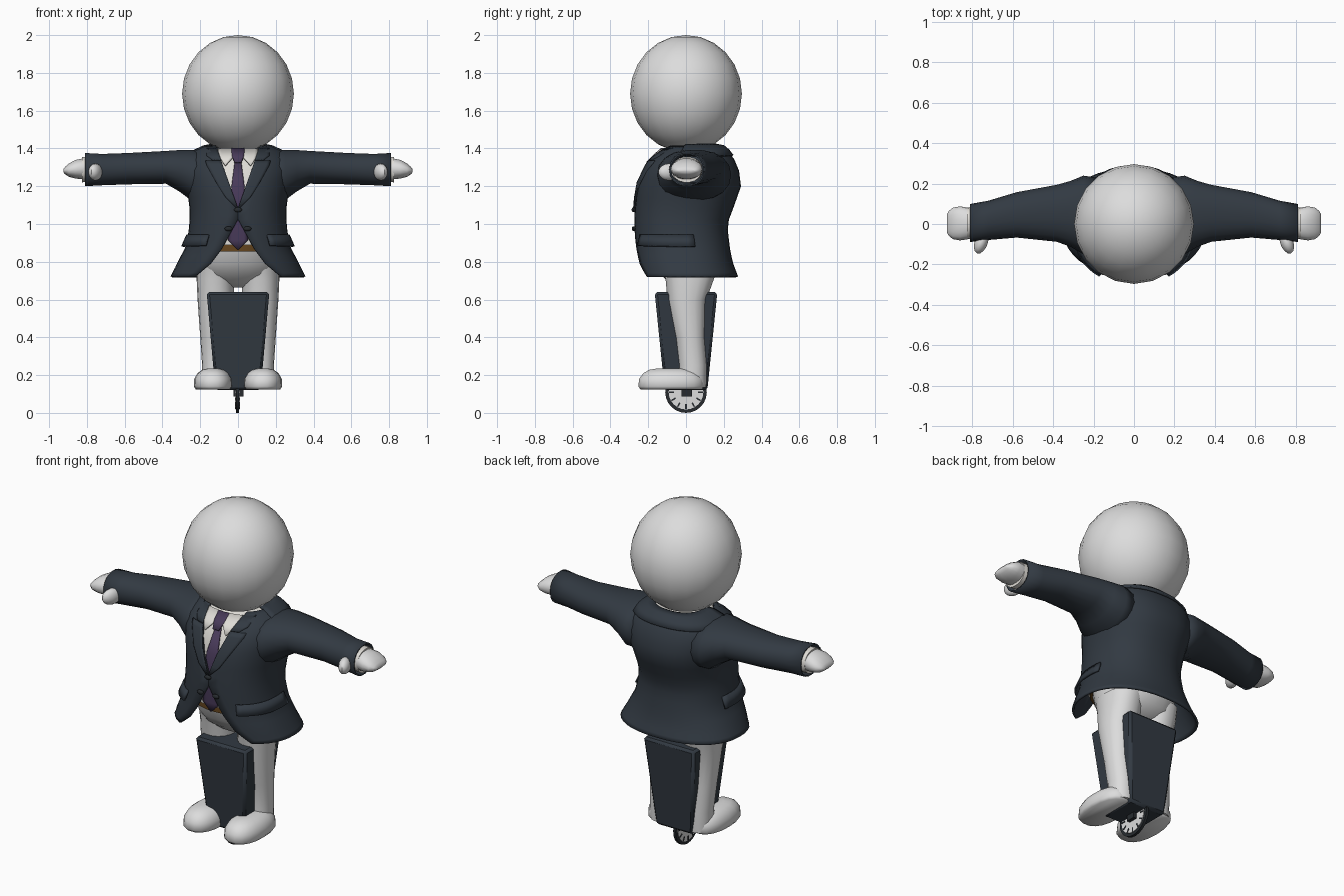
import bpy, bmesh, math
from mathutils import Vector, Matrix

if "Cube" in bpy.data.objects:
    bpy.data.objects.remove(bpy.data.objects["Cube"])


def material(name, r, g, b):
    m = bpy.data.materials.new(name)
    m.diffuse_color = (r, g, b, 1)
    m.use_nodes = True
    m.node_tree.nodes["Principled BSDF"].inputs["Base Color"].default_value = m.diffuse_color
    return m


WHITE = material("pale_grey", 0.72, 0.72, 0.72)
SUIT = material("dark_slate", 0.032, 0.042, 0.055)
SHIRT = material("shirt_white", 0.74, 0.72, 0.68)
TIE = material("tie_purple", 0.065, 0.042, 0.1)
BELT = material("belt_brown", 0.13, 0.06, 0.013)
BLACK = material("dark_trim", 0.02, 0.024, 0.028)


def finish(bm, name, mat, mirror=False, thick=0, bevel=0, angle=40):
    bmesh.ops.recalc_face_normals(bm, faces=bm.faces)
    me = bpy.data.meshes.new(name)
    bm.to_mesh(me)
    bm.free()
    me.materials.append(mat)
    ob = bpy.data.objects.new(name, me)
    bpy.context.collection.objects.link(ob)
    bpy.ops.object.select_all(action='DESELECT')
    ob.select_set(True)
    bpy.context.view_layer.objects.active = ob
    bpy.ops.object.shade_smooth_by_angle(angle=math.radians(angle))
    if thick:
        s = ob.modifiers.new("thickness", 'SOLIDIFY')
        s.thickness, s.offset = thick, 0
    if bevel:
        b = ob.modifiers.new("bevel", 'BEVEL')
        b.width, b.segments = bevel, 1
    if mirror:
        ob.modifiers.new("mirror", 'MIRROR').use_mirror_merge = False
    return ob


def loft(name, rings, mat, closed=True, caps=True, **kw):
    bm = bmesh.new()
    rows = [[bm.verts.new(p) for p in r] for r in rings]
    n = len(rows[0])
    for a, b in zip(rows, rows[1:]):
        for i in range(n if closed else n - 1):
            j = (i + 1) % n
            bm.faces.new((a[i], a[j], b[j], b[i]))
    if closed and caps:
        bm.faces.new(rows[0])
        bm.faces.new(rows[-1])
    return finish(bm, name, mat, **kw)


def oval(c, u, v, n=18, e=0.9):
    def f(t):
        return math.copysign(abs(t) ** e, t)
    return [Vector(c) + Vector(u) * f(math.cos(2 * math.pi * i / n))
            + Vector(v) * f(math.sin(2 * math.pi * i / n)) for i in range(n)]


def oval_z(z, xc, rx, yc, ry, **k):
    return oval((xc, yc, z), (rx, 0, 0), (0, ry, 0), **k)


def oval_x(x, yc, ry, zc, rz, **k):
    return oval((x, yc, zc), (0, ry, 0), (0, 0, rz), **k)


def ball(name, c, r, mat, seg=20, rings=12, rot=0, **kw):
    bm = bmesh.new()
    m = Matrix.Translation(c) @ Matrix.Rotation(rot, 4, 'Z') @ Matrix.Diagonal((*r, 1))
    bmesh.ops.create_uvsphere(bm, u_segments=seg, v_segments=rings, radius=1, matrix=m)
    return finish(bm, name, mat, **kw)


def lerp(table, z):
    for a, b in zip(table, table[1:]):
        if z <= b[0]:
            t = max(0, (z - a[0]) / (b[0] - a[0]))
            return [p + (q - p) * t for p, q in zip(a[1:], b[1:])]
    return list(table[-1][1:])


# Jacket profile: height, half width, front y, back y
TORSO = [(0.72, 0.352, -0.25, 0.27), (0.80, 0.312, -0.26, 0.24), (0.88, 0.27, -0.265, 0.225),
         (1.0, 0.25, -0.268, 0.212), (1.1, 0.25, -0.265, 0.25), (1.2, 0.27, -0.255, 0.285),
         (1.28, 0.28, -0.23, 0.275), (1.34, 0.27, -0.19, 0.25), (1.38, 0.235, -0.145, 0.22),
         (1.41, 0.17, -0.11, 0.19)]
# Half width of the front opening at each height
OPENING = [(0.72, 0.23), (0.74, 0.205), (0.79, 0.145), (0.87, 0.085), (1.025, 0),
           (1.08, 0), (1.41, 0.115)]
E = 0.87


def torso_point(z, a, grow=0):
    rx, yf, yb = lerp(TORSO, z)
    s, c = math.sin(a), math.cos(a)
    return Vector(((rx + grow) * math.copysign(abs(s) ** E, s),
                   (yf + yb) / 2 - ((yb - yf) / 2 + grow) * math.copysign(abs(c) ** E, c), z))


def front_y(x, z):
    rx, yf, yb = lerp(TORSO, z)
    s = min(abs(x) / rx, 0.99)
    return (yf + yb) / 2 - (yb - yf) / 2 * (1 - s ** (2 / E)) ** (E / 2)


def front_plate(name, rows, out, mat, **kw):
    # plate that follows the chest; rows are (height, inner x, outer x)
    rings = []
    for z, a, b in rows:
        xs = [a + (b - a) * i / 5 for i in range(6)]
        rings.append([(x, front_y(x, z) - out, z) for x in xs])
    return loft(name, rings, mat, closed=False, thick=0.009, **kw)


# Head
ball("head", (0, 0, 1.69), (0.296, 0.296, 0.31), WHITE)

# Jacket shell with open front
rings = []
for z in (0.72, 0.74, 0.765, 0.79, 0.83, 0.87, 0.92, 0.97, 1.025, 1.08, 1.14, 1.2,
          1.24, 1.28, 1.31, 1.34, 1.36, 1.38, 1.395, 1.41):
    a0 = math.asin((lerp(OPENING, z)[0] / lerp(TORSO, z)[0]) ** (1 / E))
    rings.append([torso_point(z, a0 + (2 * math.pi - 2 * a0) * i / 32) for i in range(33)])
loft("jacket", rings, SUIT, closed=False, thick=0.012)

# Sleeves
SLEEVE = [(0.18, 0.035, 0.19, 1.255, 0.135), (0.25, 0.045, 0.19, 1.26, 0.13),
          (0.31, 0.05, 0.16, 1.282, 0.107), (0.38, 0.053, 0.137, 1.3, 0.084),
          (0.58, 0.045, 0.108, 1.293, 0.08), (0.72, 0.018, 0.093, 1.288, 0.08),
          (0.81, 0.005, 0.09, 1.288, 0.085)]
loft("sleeve", [oval_x(*r) for r in SLEEVE], SUIT, caps=False, mirror=True, thick=0.008)
loft("shirt_cuff", [oval_x(0.74, 0.01, 0.078, 1.288, 0.066),
                    oval_x(0.825, 0.004, 0.078, 1.288, 0.068)], SHIRT, mirror=True)

# Hands with thumbs
HAND = [(0.74, 0.005, 0.06, 1.29, 0.05), (0.82, 0.003, 0.078, 1.292, 0.056),
        (0.86, 0.003, 0.084, 1.29, 0.05), (0.895, 0.003, 0.078, 1.285, 0.036),
        (0.915, 0.003, 0.062, 1.283, 0.02), (0.925, 0.003, 0.045, 1.282, 0.008)]
loft("hand", [oval_x(*r) for r in HAND], WHITE, mirror=True, angle=60)
ball("thumb", (0.755, -0.09, 1.275), (0.033, 0.06, 0.045), WHITE, seg=14, rings=9,
     rot=0.35, mirror=True)

# Shirt, collar, tie
loft("shirt", [[torso_point(z, 2 * math.pi * i / 28, -0.028) for i in range(28)]
               for z in (0.89, 1.0, 1.1, 1.2, 1.28, 1.34, 1.38, 1.40)], SHIRT)
front_plate("shirt_collar", [(1.31, 0.065, 0.07), (1.35, 0.03, 0.095), (1.4, 0.015, 0.11)],
            0.004, SHIRT, mirror=True)
front_plate("tie", [(0.865, -0.004, 0.004), (0.915, -0.053, 0.053), (1.0, -0.045, 0.045),
                    (1.12, -0.04, 0.04), (1.2, -0.034, 0.034), (1.33, -0.017, 0.017)],
            -0.017, TIE)
front_plate("tie_knot", [(1.325, -0.018, 0.018), (1.36, -0.032, 0.032), (1.4, -0.035, 0.035)],
            0.006, TIE)

# Lapels and back collar
front_plate("lapel", [(1.085, 0, 0.008), (1.14, 0.02, 0.065), (1.22, 0.048, 0.115),
                      (1.31, 0.08, 0.165), (1.335, 0.088, 0.172)], 0.01, SUIT, mirror=True)
front_plate("lapel_top", [(1.337, 0.089, 0.135), (1.36, 0.097, 0.165), (1.4, 0.11, 0.165)],
            0.01, SUIT, mirror=True)
loft("back_collar", [[torso_point(z, math.radians(75 + 210 * i / 20), g) for i in range(21)]
                     for z, g in ((1.362, 0.014), (1.39, 0.016), (1.412, 0.01), (1.42, -0.03))],
     SUIT, closed=False, thick=0.01)

# Pocket flaps and buttons
loft("pocket_flap", [[torso_point(z, math.radians(32 + 70 * i / 10), g) + Vector((0, 0, dz * i / 10))
                      for i in range(11)] for z, g, dz in ((0.885, 0.026, -0.005), (0.942, 0.008, 0))],
     SUIT, closed=False, mirror=True, thick=0.012)
for i, (x, z) in enumerate(((0, 1.075), (-0.05, 0.975), (0.05, 0.975))):
    ball("button_%d" % (i + 1), (x, front_y(x, z) - 0.012, z), (0.021, 0.01, 0.013),
         BLACK, seg=12, rings=8)

# Belt and hips
loft("belt", [oval_z(z, 0, 0.225, -0.005, 0.222, n=28) for z in (0.855, 0.902)], BELT)
loft("hips", [oval_z(z, 0, rx, yc, ry, n=24) for z, rx, yc, ry in
              ((0.665, 0.05, 0.01, 0.05), (0.69, 0.14, 0.015, 0.1), (0.73, 0.2, 0.015, 0.15),
               (0.79, 0.217, 0.005, 0.19), (0.87, 0.217, -0.003, 0.208))], WHITE, angle=70)

# Legs and feet
LEG = [(0.78, 0.115, 0.105, 0.02, 0.15), (0.71, 0.119, 0.1, 0.02, 0.13),
       (0.6, 0.118, 0.096, 0.005, 0.105), (0.4, 0.117, 0.083, 0.022, 0.078),
       (0.25, 0.113, 0.077, 0.037, 0.073), (0.135, 0.113, 0.075, 0.03, 0.078)]
loft("leg", [oval_z(*r) for r in LEG], WHITE, mirror=True)
FOOT = [(0.125, 0.092, 0.165), (0.14, 0.102, 0.177), (0.18, 0.1, 0.172),
        (0.21, 0.083, 0.15), (0.228, 0.058, 0.118), (0.236, 0.025, 0.07)]
loft("foot", [oval_z(z, 0.132, rx, -0.078, ry, e=0.85) for z, rx, ry in FOOT], WHITE,
     mirror=True, angle=60)

# Tapered case between the legs
loft("case", [[(sx * w, sy * d, z) for sx, sy in ((-1, -1), (1, -1), (1, 1), (-1, 1))]
              for z, w, d in ((0.12, 0.12, 0.113), (0.64, 0.166, 0.166))], SUIT, bevel=0.014)


def block(name, size, mat, m=Matrix()):
    bm = bmesh.new()
    bmesh.ops.create_cube(bm, size=1, matrix=m @ Matrix.Diagonal((*size, 1)))
    return finish(bm, name, mat)


# Dial wheel below the case
C = (-0.002, 0, 0.11)
loft("wheel_rim", [oval_x(x, 0, 0.11, 0.11, 0.11, n=24, e=1) for x in (-0.01, 0.006)], BLACK)
loft("wheel_face", [oval_x(x, 0, 0.092, 0.11, 0.092, n=24, e=1) for x in (-0.013, 0.009)], WHITE)
for i in range(12):
    m = Matrix.Translation(C) @ Matrix.Rotation(i * math.pi / 6, 4, 'X') \
        @ Matrix.Translation((0, 0, 0.077))
    block("dial_tick_%d" % (i + 1), (0.026, 0.008, 0.026), BLACK, m)
block("wheel_mount", (0.052, 0.055, 0.05), BLACK, Matrix.Translation((0.003, 0.004, 0.112)))
